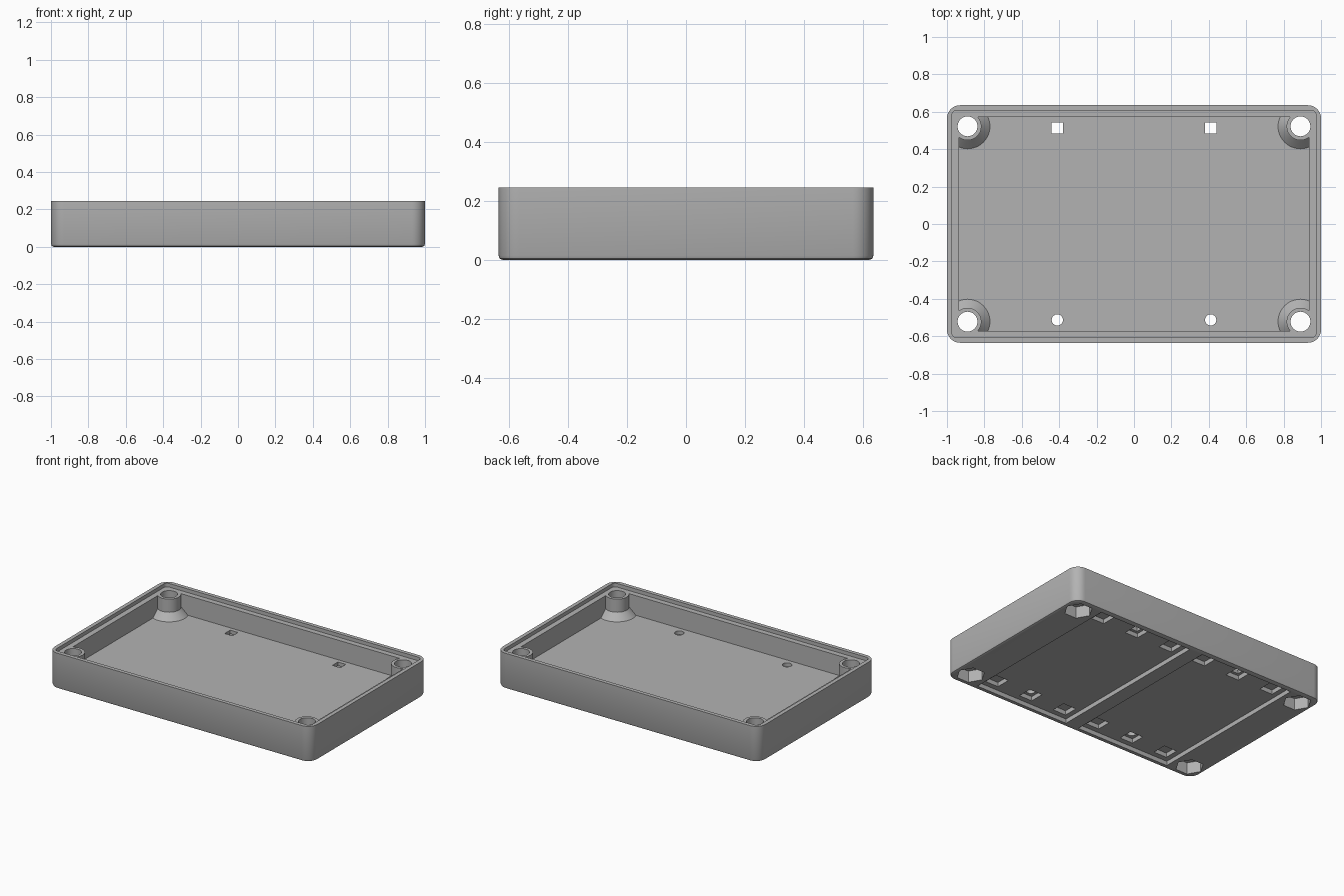
import bpy
import bmesh
from math import cos, sin, pi, radians

cube = bpy.data.objects.get("Cube")
if cube:
    bpy.data.objects.remove(cube, do_unlink=True)

HALF_X, HALF_Y, HEIGHT = 1.0, 0.635, 0.245
LEDGE_Z, FLOOR_Z = 0.22, 0.085
POST_X, POST_Y = 0.89, 0.522
BAY_X, BAY_DEPTH = 0.41, 0.03

grey = bpy.data.materials.new("plain grey")
grey.use_nodes = True
colour = (0.45, 0.45, 0.45, 1)
grey.diffuse_color = colour
grey.node_tree.nodes["Principled BSDF"].inputs["Base Color"].default_value = colour


def rounded_rect(inset, radius, z, steps=8):
    """Ring of points around a rounded rectangle inset from the outline."""
    cx, cy = HALF_X - inset - radius, HALF_Y - inset - radius
    ring = []
    for quarter, (sx, sy) in enumerate([(1, 1), (-1, 1), (-1, -1), (1, -1)]):
        for i in range(steps + 1):
            a = (quarter + i / steps) * pi / 2
            ring.append((sx * cx + radius * cos(a), sy * cy + radius * sin(a), z))
    return ring


def circle(x, y, z, r, sides):
    return [(x + r * cos(2 * pi * i / sides), y + r * sin(2 * pi * i / sides), z)
            for i in range(sides)]


def rectangle(x, y, z, hx, hy):
    return [(x + sx * hx, y + sy * hy, z)
            for sx, sy in [(1, 1), (-1, 1), (-1, -1), (1, -1)]]


def loft(bm, rings):
    """Closed solid skinned through rings listed from bottom to top."""
    rows = [[bm.verts.new(p) for p in ring] for ring in rings]
    n = len(rows[0])
    for low, high in zip(rows, rows[1:]):
        for i in range(n):
            j = (i + 1) % n
            bm.faces.new((low[i], low[j], high[j], high[i]))
    bm.faces.new(rows[0][::-1])
    bm.faces.new(rows[-1])


def solid(name, *stacks):
    bm = bmesh.new()
    for rings in stacks:
        loft(bm, rings)
    bmesh.ops.recalc_face_normals(bm, faces=bm.faces)
    mesh = bpy.data.meshes.new(name)
    bm.to_mesh(mesh)
    bm.free()
    mesh.materials.append(grey)
    obj = bpy.data.objects.new(name, mesh)
    bpy.context.collection.objects.link(obj)
    return obj


def subtract(target, cutter):
    """Cut one solid out of another, then discard the cutter."""
    mod = target.modifiers.new("cut", 'BOOLEAN')
    mod.operation = 'DIFFERENCE'
    mod.solver = 'EXACT'
    mod.object = cutter
    cutter.hide_render = True
    with bpy.context.temp_override(object=target, active_object=target):
        bpy.ops.object.modifier_apply(modifier=mod.name)
    bpy.data.objects.remove(cutter, do_unlink=True)


corners = [(sx * POST_X, sy * POST_Y) for sx in (-1, 1) for sy in (-1, 1)]
bays = (-BAY_X, BAY_X)

# Outer block with a softened bottom edge
case = solid("enclosure_tray", [
    rounded_rect(0.015, 0.055, 0), rounded_rect(0.0045, 0.0655, 0.0045),
    rounded_rect(0, 0.07, 0.015), rounded_rect(0, 0.07, HEIGHT)])

# Cavity, leaving flared screw posts standing in the corners
cavity = solid("cavity_cutter", [
    rounded_rect(0.064, 0.02, FLOOR_Z), rounded_rect(0.064, 0.02, 0.3)])
posts = solid("post_shapes", *[[
    circle(x, y, FLOOR_Z - 0.01, 0.13, 48), circle(x, y, 0.13, 0.074, 48),
    circle(x, y, 0.4, 0.074, 48)] for x, y in corners])
subtract(cavity, posts)
subtract(case, cavity)

# Stepped lip around the rim
subtract(case, solid("lip_cutter", [
    rounded_rect(0.027, 0.025, LEDGE_Z), rounded_rect(0.027, 0.025, 0.35)]))

# Two shallow bays underneath
subtract(case, solid("bay_cutter", *[[
    rectangle(x, 0, -0.1, 0.36, 0.6), rectangle(x, 0, BAY_DEPTH, 0.36, 0.6)]
    for x in bays]))

# Small pockets along both ends of each bay
subtract(case, solid("pocket_cutter", *[[
    rectangle(x + dx, y, -0.1, 0.05, 0.05),
    rectangle(x + dx, y, BAY_DEPTH + 0.03, 0.05, 0.05)]
    for x in bays for dx in (-0.275, 0, 0.275) for y in (-0.513, 0.513)]))

# Square holes at the back, round holes at the front
subtract(case, solid("square_hole_cutter", *[[
    rectangle(x, 0.513, -0.1, 0.03, 0.03), rectangle(x, 0.513, 0.15, 0.03, 0.03)]
    for x in bays]))
subtract(case, solid("round_hole_cutter", *[[
    circle(x, -0.513, -0.1, 0.03, 32), circle(x, -0.513, 0.15, 0.03, 32)]
    for x in bays]))

# Hexagonal nut pockets and screw holes through the posts
subtract(case, solid("nut_cutter", *[[
    circle(x, y, -0.1, 0.09, 6), circle(x, y, 0.08, 0.09, 6)] for x, y in corners]))
subtract(case, solid("screw_cutter", *[[
    circle(x, y, -0.1, 0.053, 48), circle(x, y, 0.4, 0.053, 48)] for x, y in corners]))

bpy.ops.object.select_all(action='DESELECT')
case.select_set(True)
bpy.context.view_layer.objects.active = case
bpy.ops.object.shade_smooth_by_angle(angle=radians(30))
